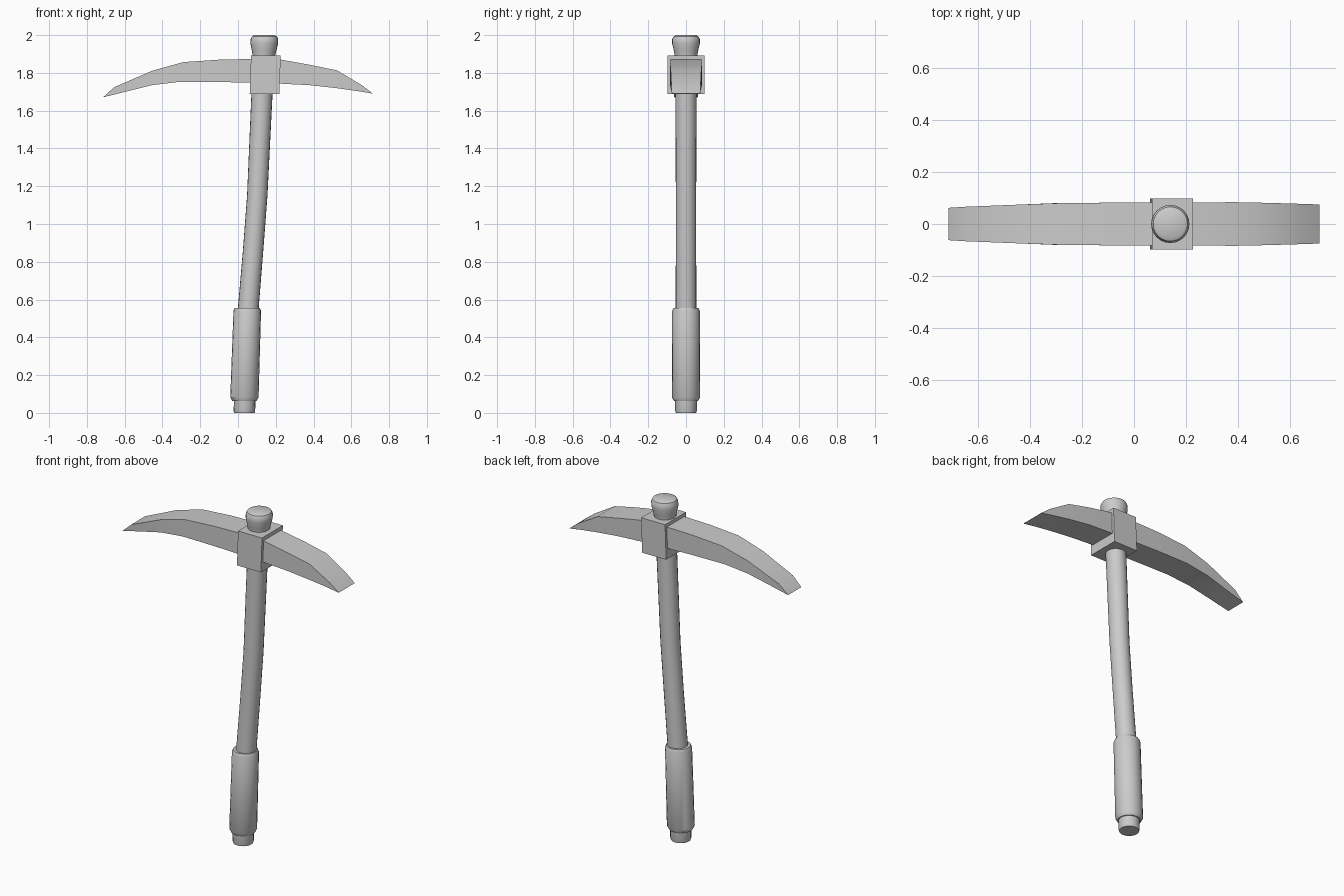
import bpy, bmesh, math
from mathutils import Vector

if "Cube" in bpy.data.objects:
    bpy.data.objects.remove(bpy.data.objects["Cube"])


def finish(name, bm, smooth=True):
    bmesh.ops.remove_doubles(bm, verts=bm.verts, dist=0.0005)
    bmesh.ops.recalc_face_normals(bm, faces=bm.faces)
    me = bpy.data.meshes.new(name)
    bm.to_mesh(me)
    bm.free()
    ob = bpy.data.objects.new(name, me)
    bpy.context.collection.objects.link(ob)
    if smooth:
        bpy.ops.object.select_all(action='DESELECT')
        ob.select_set(True)
        bpy.context.view_layer.objects.active = ob
        bpy.ops.object.shade_smooth_by_angle(angle=math.radians(30))
    return ob


def loft(name, rings, smooth=True):
    """Skin a list of equal-length point loops and cap both ends."""
    bm = bmesh.new()
    loops = [[bm.verts.new(p) for p in ring] for ring in rings]
    n = len(loops[0])
    for a, b in zip(loops, loops[1:]):
        for i in range(n):
            j = (i + 1) % n
            bm.faces.new((a[i], a[j], b[j], b[i]))
    bm.faces.new(loops[0])
    bm.faces.new(loops[-1])
    return finish(name, bm, smooth)


def tube(name, stations, sides=20):
    """Round part from (centre x, z, radius) stations."""
    rings = []
    for x, z, r in stations:
        rings.append([Vector((x + r * math.cos(t), r * math.sin(t), z))
                      for t in (2 * math.pi * i / sides for i in range(sides))])
    return loft(name, rings)


def blade(name, stations):
    """Arm from (top x, top z, bottom x, bottom z, half width) stations."""
    return loft(name, [[(xt, -w, zt), (xt, w, zt), (xb, w, zb), (xb, -w, zb)]
                       for xt, zt, xb, zb, w in stations])


# Curved wooden shaft running through grip and head
tube("shaft", [(0.034, 0, 0.054), (0.034, 0.01, 0.057), (0.036, 0.10, 0.057),
               (0.055, 0.56, 0.055), (0.080, 0.86, 0.054), (0.102, 1.15, 0.054),
               (0.127, 1.69, 0.056), (0.138, 1.90, 0.058)])

# Grip sleeve
tube("grip", [(0.034, 0.063, 0.055), (0.034, 0.063, 0.064), (0.034, 0.083, 0.075),
              (0.049, 0.54, 0.073), (0.049, 0.556, 0.066), (0.049, 0.556, 0.05)])

# Rounded knob on top
tube("top_knob", [(0.137, 1.87, 0.058), (0.137, 1.895, 0.060), (0.138, 1.915, 0.064),
                  (0.139, 1.955, 0.073), (0.140, 1.978, 0.073),
                  (0.140, 1.993, 0.066), (0.140, 2.0, 0.053)], 24)

# Square collar, leaning slightly with the shaft
loft("collar", [[(a, -0.098, z), (b, -0.098, z), (b, 0.098, z), (a, 0.098, z)]
                for a, b, z in ((0.062, 0.219, 1.687), (0.069, 0.226, 1.893))], False)

# Long left arm, tapering to an edge
blade("left_arm", [(0.14, 1.875, 0.14, 1.746, 0.082), (-0.10, 1.870, -0.10, 1.752, 0.082),
                   (-0.29, 1.857, -0.307, 1.753, 0.080), (-0.455, 1.811, -0.455, 1.735, 0.074),
                   (-0.656, 1.724, -0.60, 1.699, 0.066), (-0.714, 1.671, -0.714, 1.671, 0.062)])

# Short right arm, ending in a chisel edge
blade("right_arm", [(0.14, 1.876, 0.14, 1.746, 0.082), (0.222, 1.871, 0.222, 1.743, 0.082),
                    (0.38, 1.843, 0.38, 1.735, 0.084), (0.525, 1.813, 0.525, 1.719, 0.081),
                    (0.656, 1.735, 0.63, 1.704, 0.077), (0.714, 1.69, 0.714, 1.69, 0.075)])
